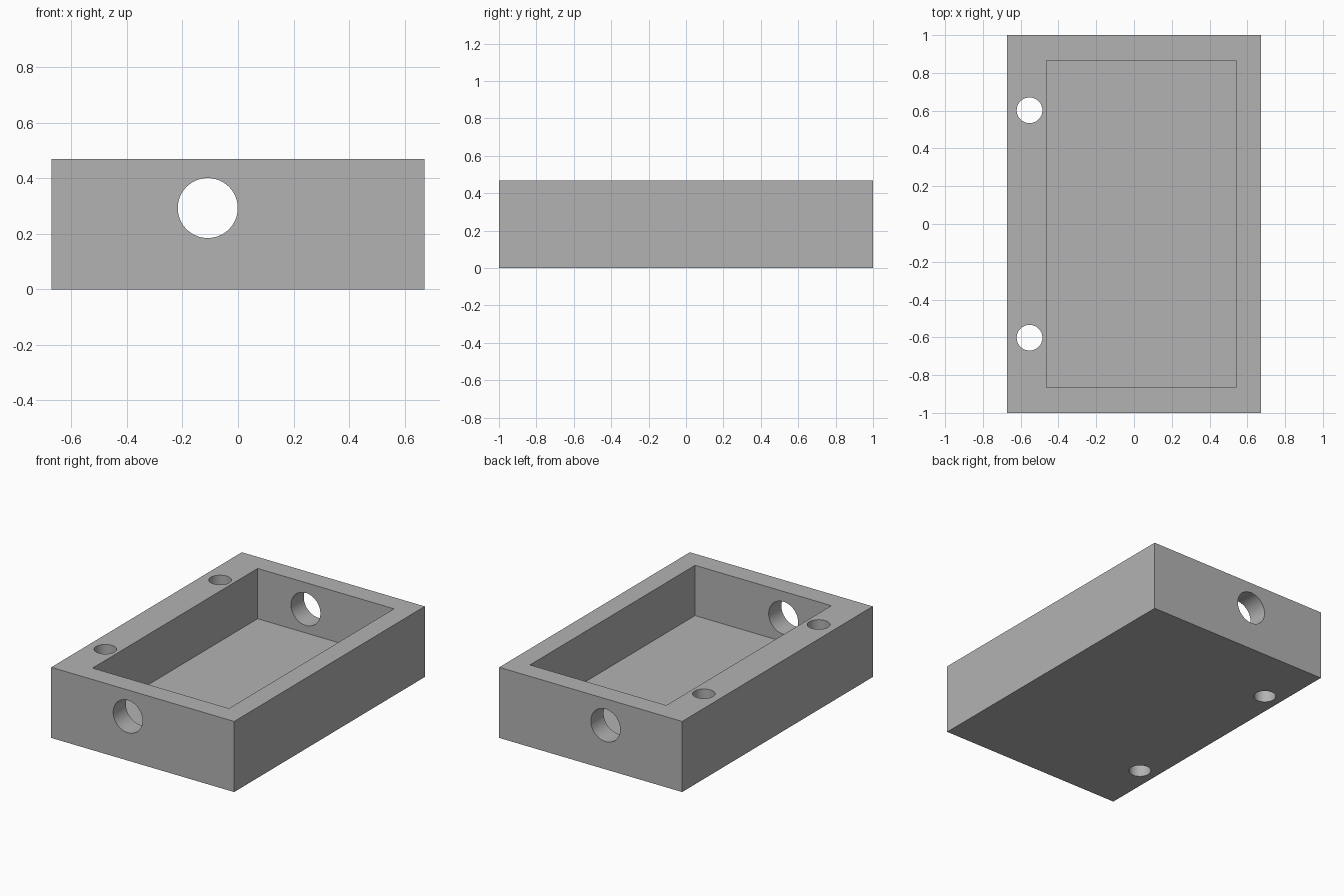
import bpy
import math

old = bpy.data.objects.get("Cube")
if old:
    bpy.data.objects.remove(old, do_unlink=True)

# Single plain grey material
GREY = (0.45, 0.45, 0.45, 1)
grey = bpy.data.materials.new("plain grey")
grey.use_nodes = True
grey.diffuse_color = GREY
grey.node_tree.nodes["Principled BSDF"].inputs["Base Color"].default_value = GREY

WIDTH, LENGTH, HEIGHT = 1.344, 2.0, 0.469
FLOOR = 0.135


def block(name, centre, size):
    bpy.ops.mesh.primitive_cube_add(size=1, location=centre)
    ob = bpy.context.object
    ob.name = name
    ob.scale = size
    bpy.ops.object.transform_apply(location=True, rotation=True, scale=True)
    ob.data.materials.append(grey)
    return ob


def rod(name, centre, radius, depth, tilt=0):
    bpy.ops.mesh.primitive_cylinder_add(vertices=64, radius=radius, depth=depth,
                                        location=centre, rotation=(tilt, 0, 0))
    ob = bpy.context.object
    ob.name = name
    ob.data.materials.append(grey)
    return ob


# Solid housing
housing = block("housing", (0, 0, HEIGHT / 2), (WIDTH, LENGTH, HEIGHT))

# Cutters: open pocket, cable bore through both ends, two mounting holes
cutters = [
    block("pocket_cutter", (0.039, 0, FLOOR + 0.5), (1.002, 1.732, 1)),
    rod("cable_bore_cutter", (-0.109, 0, 0.293), 0.108, 3, math.pi / 2),
]
for side, y in (("front", -0.602), ("back", 0.602)):
    cutters.append(rod(side + "_mounting_hole_cutter", (-0.553, y, HEIGHT / 2), 0.068, 1))

# Carve the housing, then discard the cutters
bpy.ops.object.select_all(action="DESELECT")
housing.select_set(True)
bpy.context.view_layer.objects.active = housing
for cutter in cutters:
    cutter.hide_render = True
    cut = housing.modifiers.new(cutter.name, "BOOLEAN")
    cut.operation = "DIFFERENCE"
    cut.solver = "EXACT"
    cut.object = cutter
    bpy.ops.object.modifier_apply(modifier=cut.name)
    bpy.data.objects.remove(cutter, do_unlink=True)

# Round hole walls, crisp edges
bpy.ops.object.shade_smooth_by_angle(angle=math.radians(30))
